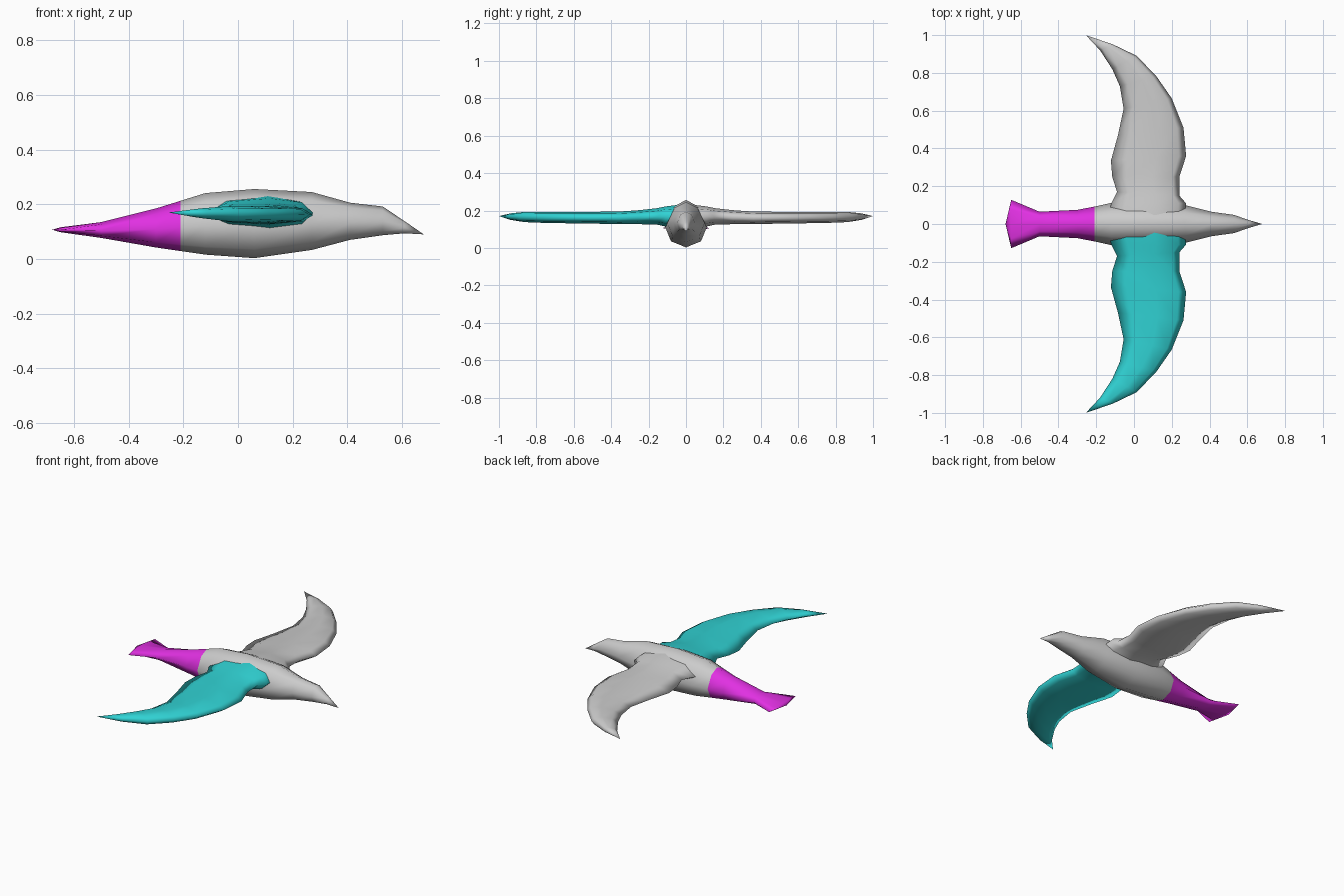
import bpy, bmesh

if "Cube" in bpy.data.objects:
    bpy.data.objects.remove(bpy.data.objects["Cube"])


def material(name, rgb):
    m = bpy.data.materials.new(name)
    m.diffuse_color = (*rgb, 1)
    m.use_nodes = True
    m.node_tree.nodes["Principled BSDF"].inputs["Base Color"].default_value = m.diffuse_color
    return m


def loft(name, rings, mat=None):
    """Skin a row of equal-length rings; collapsed rings become points."""
    bm = bmesh.new()
    rows = [[bm.verts.new(p) for p in ring] for ring in rings]
    n = len(rows[0])
    for a, b in zip(rows, rows[1:]):
        for i in range(n):
            j = (i + 1) % n
            bm.faces.new((a[i], a[j], b[j], b[i]))
    bmesh.ops.remove_doubles(bm, verts=bm.verts, dist=0.0005)
    bmesh.ops.recalc_face_normals(bm, faces=bm.faces)
    me = bpy.data.meshes.new(name)
    bm.to_mesh(me)
    bm.free()
    for f in me.polygons:
        f.use_smooth = True
    if mat:
        me.materials.append(mat)
    ob = bpy.data.objects.new(name, me)
    bpy.context.collection.objects.link(ob)
    return ob


# Eight-sided trunk section: fraction of half width, fraction of height
SECTION = [(0, 1), (.6, .86), (1, .47), (.7, .13),
           (0, 0), (-.7, .13), (-1, .47), (-.6, .86)]


def trunk_ring(x, w, lo, hi):
    return [(x, w * u, lo + (hi - lo) * v) for u, v in SECTION]


# Trunk stations: x, half width, underside z, top z
tail = [(-.68, 0, .107, .107), (-.65, .128, .098, .116),
        (-.50, .065, .077, .135), (-.30, .075, .042, .185),
        (-.21, .092, .029, .213)]
body = [tail[-1], (-.12, .112, .016, .241), (.06, .115, .003, .256),
        (.27, .100, .033, .245), (.41, .065, .070, .206),
        (.53, .048, .087, .192), (.61, .020, .094, .138),
        (.68, 0, .090, .090)]

magenta = material("magenta", (.75, .03, .76))
cyan = material("cyan", (.03, .65, .66))

loft("body", [trunk_ring(*s) for s in body])
loft("tail", [trunk_ring(*s) for s in tail], magenta)

# Wing stations: leading x, y; trailing x, y; underside z, top z
wing = [(.27, .03, -.14, .03, .09, .232),
        (.275, .11, -.12, .11, .115, .222),
        (.24, .15, -.09, .17, .125, .212),
        (.24, .25, -.115, .25, .127, .202),
        (.276, .36, -.122, .335, .127, .195),
        (.262, .51, -.085, .47, .13, .193),
        (.20, .665, -.055, .61, .132, .193),
        (.12, .78, -.075, .73, .134, .193),
        (.015, .89, -.115, .82, .138, .193),
        (-.11, .95, -.18, .92, .150, .185),
        (-.255, 1.0, -.255, 1.0, .17, .17)]

# Wing section: position along the chord, fraction of thickness
AIRFOIL = [(0, .5), (.22, .88), (.6, 1), (.9, .85),
           (1, .5), (.9, .15), (.6, 0), (.22, .12)]


def wing_ring(side, lx, ly, tx, ty, lo, hi):
    return [(tx + (lx - tx) * t, side * (ty + (ly - ty) * t),
             lo + (hi - lo) * v) for t, v in AIRFOIL]


for name, side, mat in (("right_wing", -1, cyan), ("left_wing", 1, None)):
    loft(name, [wing_ring(side, *s) for s in wing], mat)
